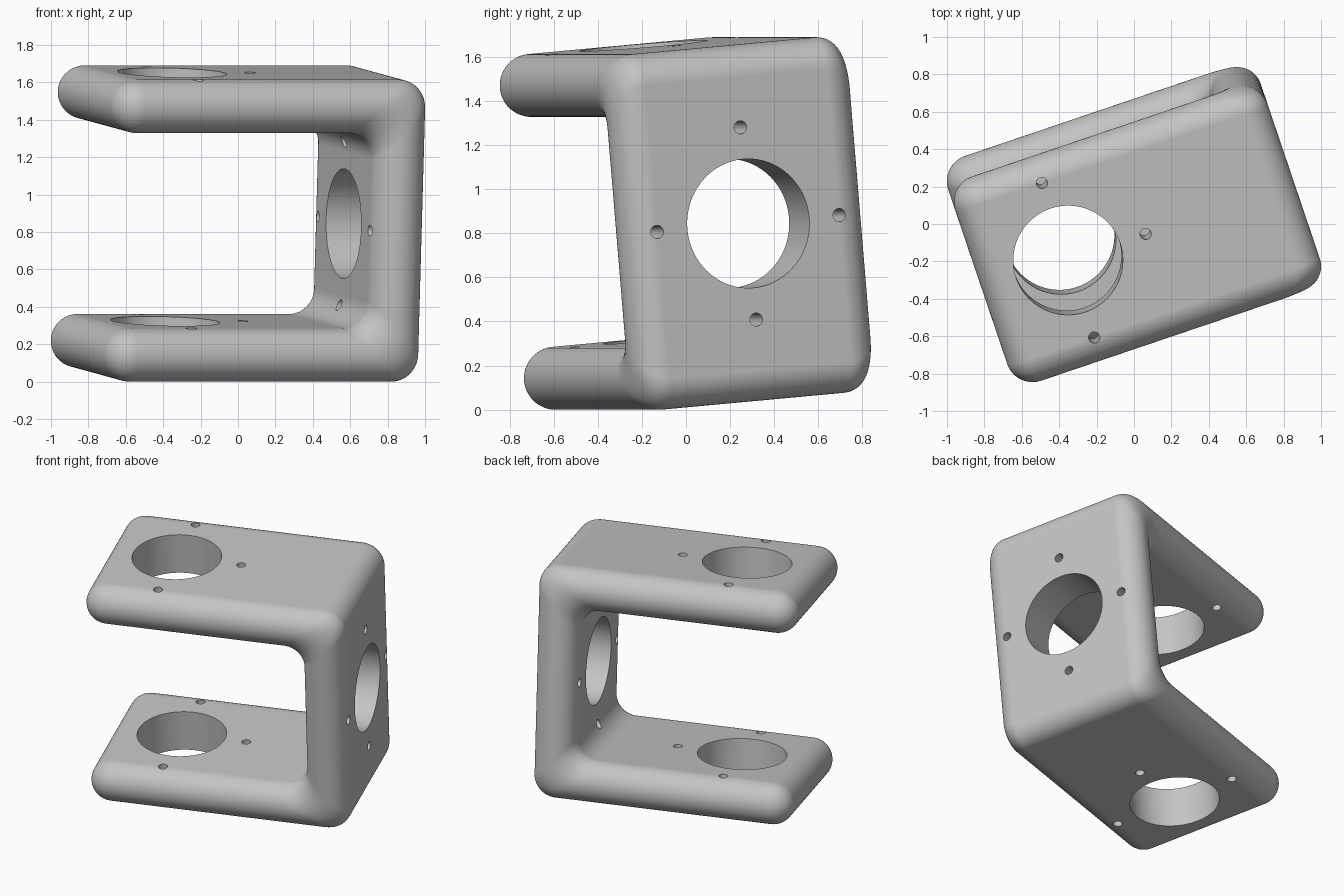
import bpy, bmesh
from math import sin, cos, pi, radians
from mathutils import Matrix, Vector

cube = bpy.data.objects.get("Cube")
if cube:
    bpy.data.objects.remove(cube, do_unlink=True)

R = 0.143                            # half the plate thickness, also the edge radius
FILLET = 0.14                        # inner corner radius
A, B, C = 0.739, 0.435, 0.667        # half length, width and height inside the rounding
BORE, SCREW, SCREW_OFFSET = 0.293, 0.03, 0.438
BORE_X = -0.396
STEPS = 14


def section(bm, inner, outer, depth):
    """Ring with two rounded ends, spanning from the inner to the outer wall."""
    mid, half = (inner + outer) / 2, (outer - inner) / 2
    ring = []
    for side in (1, -1):
        for k in range(2 * STEPS + 1):
            t = side * (k / (2 * STEPS) - 0.5) * pi
            p = mid + half * sin(t)
            ring.append(bm.verts.new((p.x, side * (B + depth * cos(t)), p.y)))
    return ring


# Wall pairs (inner, outer, edge depth) for the upper half: rounded tip, then corner
angles = [k / STEPS * pi / 2 for k in range(STEPS + 1)]
walls = []
for a in reversed(angles):
    h = R * cos(a)
    x = -A - R * sin(a)
    walls.append((Vector((x, C - h)), Vector((x, C + h)), h))
inner_centre = Vector((A - R - FILLET, C - R - FILLET))
for a in angles:
    d = Vector((sin(a), cos(a)))
    walls.append((inner_centre + FILLET * d, Vector((A, C)) + R * d, R))

# Mirror the wall pairs for the lower half
flip = Vector((1, -1))
walls += [(i * flip, o * flip, d) for i, o, d in reversed(walls)]

# Loft the bracket body
bm = bmesh.new()
rings = [section(bm, *w) for w in walls]
for r0, r1 in zip(rings, rings[1:]):
    for k in range(len(r0)):
        n = (k + 1) % len(r0)
        bm.faces.new((r0[k], r0[n], r1[n], r1[k]))
bmesh.ops.remove_doubles(bm, verts=bm.verts, dist=1e-5)
bmesh.ops.recalc_face_normals(bm, faces=bm.faces)
mesh = bpy.data.meshes.new("bracket")
bm.to_mesh(mesh)
bm.free()
bracket = bpy.data.objects.new("bracket", mesh)
bpy.context.collection.objects.link(bracket)

# Cutters for the bores and their screw holes
bm = bmesh.new()


def drill(radius, matrix, depth, segments):
    bmesh.ops.create_cone(bm, cap_ends=True, segments=segments, radius1=radius,
                          radius2=radius, depth=depth, matrix=matrix)


def hole_group(matrix, depth, offsets):
    drill(BORE, matrix, depth, 96)
    for x, y in offsets:
        shift = Matrix.Translation((x * SCREW_OFFSET, y * SCREW_OFFSET, 0))
        drill(SCREW, matrix @ shift, depth, 24)


hole_group(Matrix.Translation((BORE_X, 0, 0)), 2, [(1, 0), (0, 1), (0, -1)])
hole_group(Matrix.Translation((A, 0, 0)) @ Matrix.Rotation(pi / 2, 4, "Y"), 0.8,
           [(1, 0), (-1, 0), (0, 1), (0, -1)])
cut_mesh = bpy.data.meshes.new("hole_cutter")
bm.to_mesh(cut_mesh)
bm.free()
cutter = bpy.data.objects.new("hole_cutter", cut_mesh)
cutter.hide_render = True
bpy.context.collection.objects.link(cutter)

boolean = bracket.modifiers.new("holes", "BOOLEAN")
boolean.operation = "DIFFERENCE"
boolean.solver = "EXACT"
boolean.object = cutter
for o in bpy.context.selected_objects:
    o.select_set(False)
bpy.context.view_layer.objects.active = bracket
bracket.select_set(True)
bpy.ops.object.modifier_apply(modifier=boolean.name)
bpy.data.objects.remove(cutter, do_unlink=True)

# Smooth rounding with crisp hole rims and flat plates
bpy.ops.object.shade_smooth_by_angle(angle=radians(35))
weighted = bracket.modifiers.new("flat_plates", "WEIGHTED_NORMAL")
weighted.keep_sharp = True

# Plain grey material
grey = bpy.data.materials.new("plain grey")
grey.use_nodes = True
colour = (0.55, 0.55, 0.55, 1)
grey.diffuse_color = colour
grey.node_tree.nodes["Principled BSDF"].inputs["Base Color"].default_value = colour
bracket.data.materials.clear()
bracket.data.materials.append(grey)

# Final pose, resting on the ground with a slight tilt
bracket.rotation_euler = (radians(5), 0, radians(18.7))
bracket.location = (0, 0, 0.845)
